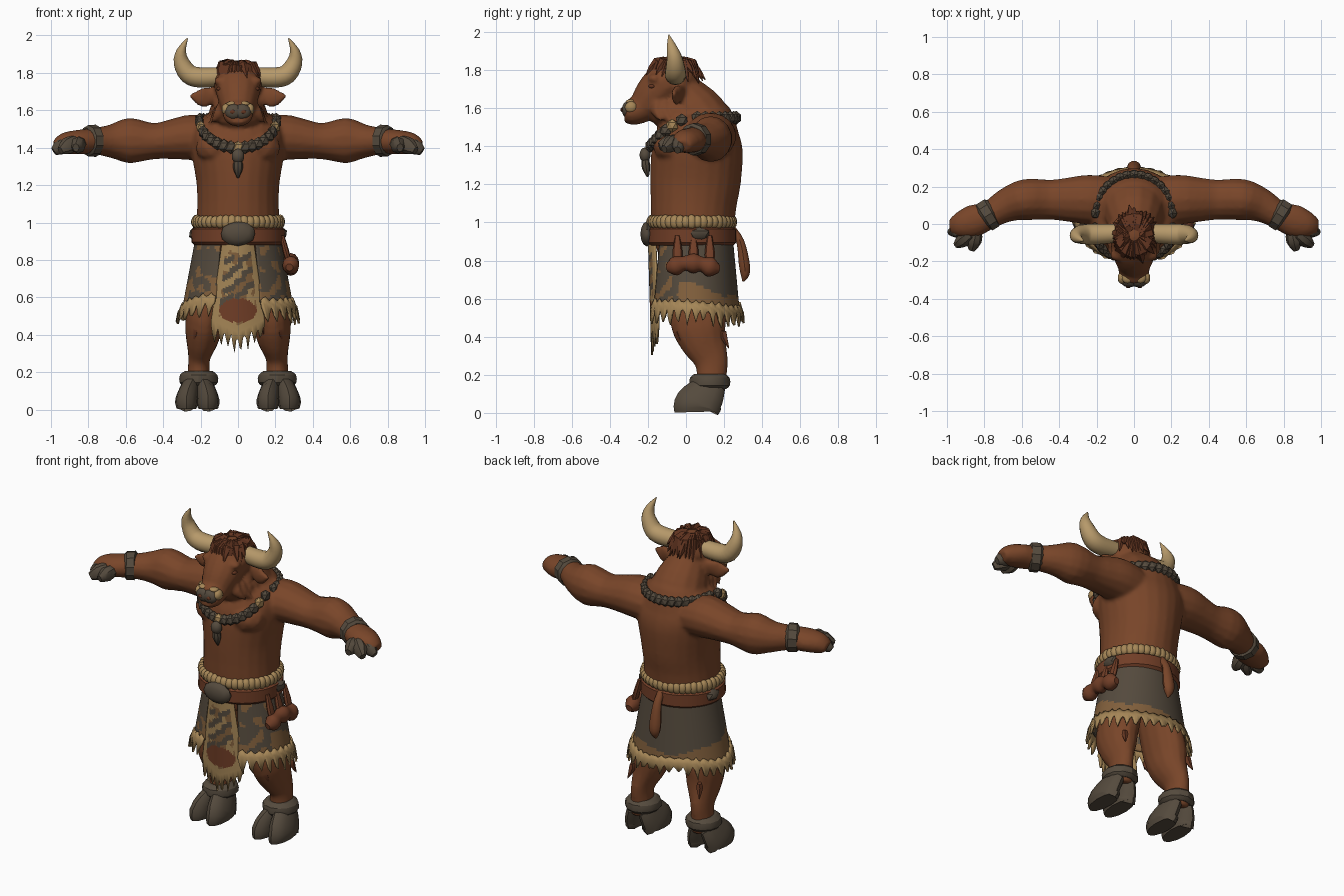
import bpy, bmesh, random
from math import sin, cos, pi, radians
from mathutils import Vector, Matrix, noise

random.seed(4)
cube = bpy.data.objects.get("Cube")
if cube:
    bpy.data.objects.remove(cube)
X, Y = Vector((1, 0, 0)), Vector((0, 1, 0))


def material(name, *rgb):
    m = bpy.data.materials.new(name)
    m.use_nodes = True
    m.diffuse_color = (*rgb, 1)
    m.node_tree.nodes["Principled BSDF"].inputs["Base Color"].default_value = (*rgb, 1)
    return m


FUR = material("brown fur", .19, .060, .022)
HAIR = material("dark hair", .125, .036, .015)
HORN = material("horn", .47, .32, .145)
GREY = material("dark hoof", .09, .069, .047)
TAN = material("tan pelt", .38, .24, .095)
HIDE = material("light hide", .22, .115, .045)
LEATHER = material("red leather", .165, .048, .02)


def finish(name, bm, mats, angle=40):
    bmesh.ops.recalc_face_normals(bm, faces=bm.faces)
    me = bpy.data.meshes.new(name)
    bm.to_mesh(me)
    bm.free()
    for m in mats:
        me.materials.append(m)
    me.shade_smooth()
    me.set_sharp_from_angle(angle=radians(angle))
    ob = bpy.data.objects.new(name, me)
    bpy.context.collection.objects.link(ob)
    return ob


def smooth_path(pts, steps):
    """Catmull-Rom through (x, y, z, radius, radius along ref)."""
    out = []
    for i in range(len(pts) - 1):
        p = [pts[max(0, min(len(pts) - 1, i + k))] for k in (-1, 0, 1, 2)]
        for s in range(steps):
            t = s / steps
            out.append([b + .5 * t * (c - a + t * (2*a - 5*b + 4*c - d + t * (3*(b - c) + d - a)))
                        for a, b, c, d in zip(*p)])
    return out + [list(pts[-1])]


def tube(bm, pts, ref=Y, n=14, steps=3, both=False):
    path = smooth_path(pts, steps)
    pos = [Vector(p[:3]) for p in path]
    for side in ((1, -1) if both else (1,)):
        rings = []
        for i, p in enumerate(path):
            t = (pos[min(i + 1, len(pos) - 1)] - pos[max(i - 1, 0)]).normalized()
            b = (ref - t * ref.dot(t)).normalized()
            a = t.cross(b)
            ring = []
            for k in range(n):
                q = 2 * pi * k / n
                v = pos[i] + a * cos(q) * p[3] + b * sin(q) * p[4]
                ring.append(bm.verts.new((v.x * side, v.y, v.z)))
            rings.append(ring)
        for r, s in zip(rings, rings[1:]):
            for k in range(n):
                bm.faces.new((r[k], r[k - 1], s[k - 1], s[k]))
        bm.faces.new(rings[0])
        bm.faces.new(rings[-1])


def blob(bm, c, size, both=False, mat=0, detail=2, rot=Matrix()):
    for side in ((1, -1) if both else (1,)):
        m = Matrix.Translation((c[0] * side, c[1], c[2])) @ rot @ Matrix.Diagonal((*size, 1))
        made = bmesh.ops.create_icosphere(bm, subdivisions=detail, radius=1, matrix=m)
        for v in made["verts"]:
            for f in v.link_faces:
                f.material_index = mat


def strand(bm, a, mid, b, r, both=False):
    tube(bm, [(*a, r * .7, r * .7), (*mid, r, r), (*b, .002, .002)], X, 5, 2, both)


def sheet(name, cols, rows, place, colour, mats):
    bm = bmesh.new()
    g = [[bm.verts.new(place(i, j)) for i in range(cols + 1)] for j in range(rows + 1)]
    for j in range(rows):
        for i in range(cols):
            f = bm.faces.new((g[j][i], g[j][i + 1], g[j + 1][i + 1], g[j + 1][i]))
            f.material_index = colour((i + .5) / cols, (j + .5) / rows, f.calc_center_median())
    finish(name, bm, mats).modifiers.new("thickness", "SOLIDIFY").thickness = .012


# Body: overlapping limbs and jaw fur fused into one skin
bm = bmesh.new()
tube(bm, [(0, .04, .82, .19, .18), (0, .035, .97, .22, .215), (0, .04, 1.1, .218, .226),
          (0, .05, 1.22, .223, .238), (0, .06, 1.38, .25, .24), (0, .075, 1.48, .25, .215),
          (0, .09, 1.56, .19, .165), (0, .08, 1.62, .1, .1)], n=24)
tube(bm, [(0, .12, 1.42, .17, .16), (0, .055, 1.56, .165, .165), (0, -.03, 1.68, .12, .12)])
tube(bm, [(0, .045, 1.72, .06, .07), (0, -.01, 1.74, .11, .122), (0, -.09, 1.74, .115, .128),
          (0, -.165, 1.675, .105, .112), (0, -.235, 1.6, .08, .085), (0, -.3, 1.577, .066, .08),
          (0, -.322, 1.575, .045, .058)], X)
blob(bm, (0, -.1, 1.58), (.135, .1, .09))
blob(bm, (.11, -.075, 1.4), (.12, .1, .09), True)
blob(bm, (.085, -.165, 1.755), (.045, .035, .028), True)
for k in range(4):
    y = -.15 + k * .045
    strand(bm, (.09, y, 1.63), (.1 + .006 * k, y, 1.58), (.15 + .01 * (k % 2), y + .02, 1.53), .036, True)
tube(bm, [(.1, .12, 1.44, .12, .13), (.24, .13, 1.455, .123, .135), (.35, .13, 1.445, .108, .12),
          (.45, .13, 1.435, .097, .108), (.58, .13, 1.438, .122, .112), (.68, .1, 1.435, .09, .092),
          (.77, .05, 1.435, .07, .075), (.86, .015, 1.43, .065, .088), (.93, -.005, 1.42, .058, .07),
          (.975, -.015, 1.4, .035, .045)], both=True)
tube(bm, [(.11, .05, .85, .1, .14), (.145, .06, .64, .1, .15), (.18, .065, .48, .1, .15),
          (.19, .09, .38, .09, .125), (.207, .13, .28, .06, .092), (.21, .135, .2, .06, .08),
          (.21, .125, .11, .07, .08)], both=True)
tube(bm, [(.09, -.02, 1.7, .03, .03), (.16, -.04, 1.675, .05, .022), (.2, -.055, 1.668, .05, .02),
          (.26, -.065, 1.68, .008, .008)], both=True)
body = finish("body", bm, [FUR])
remesh = body.modifiers.new("fuse", "REMESH")
remesh.mode, remesh.voxel_size, remesh.use_smooth_shade = "VOXEL", .012, True
relax = body.modifiers.new("relax", "SMOOTH")
relax.factor, relax.iterations = .5, 3

# Horns
bm = bmesh.new()
tube(bm, [(.09, -.05, 1.78, .05, .05), (.2, -.055, 1.775, .054, .056), (.265, -.055, 1.795, .052, .054),
          (.303, -.06, 1.86, .042, .042), (.302, -.075, 1.92, .025, .027),
          (.27, -.09, 1.985, .003, .003)], both=True)
finish("horns", bm, [HORN])

# Nose pad, pale muzzle patches and eyes
bm = bmesh.new()
blob(bm, (.022, -.31, 1.592), (.05, .028, .043), True)
blob(bm, (.03, -.336, 1.592), (.015, .008, .012), True, 1, 1)
blob(bm, (.064, -.288, 1.605), (.024, .034, .032), True, 2)
blob(bm, (.035, -.288, 1.634), (.03, .03, .014), True, 2)
blob(bm, (.098, -.178, 1.715), (.018, .02, .012), True, 1)
finish("face_details", bm, [GREY, HAIR, TAN])

# Hair: ragged crown locks
bm = bmesh.new()
for k in range(34):
    q = 2 * pi * k / 34
    s, c, r = sin(q), cos(q), random.uniform(.85, 1.1)
    strand(bm, (.03 * s, -.06 - .03 * c, 1.845), (.085 * s, -.06 - .1 * c, random.uniform(1.82, 1.845)),
           (.125 * s * r, -.06 - .15 * c * r, random.uniform(1.72, 1.79)), .027)
finish("hair", bm, [HAIR], 30)

# Knee tufts
bm = bmesh.new()
for x, y, z in ((.13, -.045, .44), (.22, -.04, .42), (.17, -.015, .37), (.235, .2, .4)):
    strand(bm, (x, y, z + .03), (x, y, z), (x + .015, y + .025, z - .06), .02, True)
finish("knee_tufts", bm, [HAIR], 30)

# Hoofed fingers and cloven feet
bm = bmesh.new()
for a, b in (((.9, -.025, 1.435), (.985, -.045, 1.38)), ((.87, -.05, 1.435), (.95, -.115, 1.385)),
             ((.845, -.04, 1.425), (.867, -.14, 1.4))):
    mid = [(p + q) / 2 for p, q in zip(a, b)]
    ref = X if a[0] < .85 else Y
    tube(bm, [(*a, .034, .034), (*mid, .046, .042), (*b, .022, .018)], ref, 8, 2, True)
finish("finger_hooves", bm, [GREY])
bm = bmesh.new()
for x, top in ((.16, .185), (.275, .245)):
    tube(bm, [(x, .06, .005, .053, .12), (x, .06, .03, .06, .125), (x, .065, .05, .06, .12),
              (.6 * x + .4 * top, .1, .1, .052, .105), (top, .125, .15, .045, .085)],
         n=12, steps=2, both=True)
finish("foot_hooves", bm, [GREY])

# Ankle cuffs and bracelets
bm = bmesh.new()
tube(bm, [(.21, .125, .125, .08, .085), (.21, .125, .145, .103, .106), (.21, .125, .185, .1, .104),
          (.21, .125, .205, .075, .08)], n=12, steps=2, both=True)
tube(bm, [(.75, .064, 1.437, .07, .07), (.76, .06, 1.437, .086, .086), (.8, .035, 1.437, .084, .086),
          (.81, .028, 1.437, .068, .07)], n=10, steps=1, both=True)
finish("cuffs", bm, [GREY], 30)

# Bead necklace with pendant
bm = bmesh.new()
for k in range(34):
    t = 2 * pi * k / 34
    front = max(0, -cos(t))
    c = (.207 * sin(t), .04 + .225 * max(0, cos(t)) - .23 * front ** .55, 1.55 - .15 * front)
    blob(bm, c, (.035, .027, .036), mat=int(k % 7 == 3 and front > 0), detail=1,
         rot=Matrix.Rotation(-t, 4, "Z"))
blob(bm, (0, -.215, 1.355), (.035, .03, .04))
tube(bm, [(0, -.215, 1.34, .022, .02), (0, -.21, 1.29, .026, .022), (0, -.2, 1.24, .006, .006)], n=8)
finish("necklace", bm, [GREY, TAN], 25)

# Belt, rolled pelt, buckle and side plates
bm = bmesh.new()
tube(bm, [(0, .03, .88, .235, .22), (0, .03, .895, .25, .235), (0, .03, .965, .248, .233),
          (0, .03, .98, .22, .21)], n=32, steps=1)
finish("belt", bm, [LEATHER])
bm = bmesh.new()
for k in range(44):
    t = 2 * pi * k / 44
    blob(bm, (.226 * sin(t), .03 + .213 * cos(t), 1.003), (.028, .026, random.uniform(.033, .04)),
         rot=Matrix.Rotation(-t, 4, "Z"))
finish("rolled_pelt", bm, [TAN], 60)
bm = bmesh.new()
blob(bm, (0, -.205, .94), (.095, .035, .066))
blob(bm, (.235, .07, .94), (.03, .06, .036), True, detail=1)
finish("buckle_and_plates", bm, [GREY])


# Skirt: one open wrap with a ragged fringe
def wrap(t, z, out=0):
    s = (.93 - z) / .45
    return Vector(((.225 + .085 * s + out) * sin(t), .045 - (.2 + .042 * s + out) * cos(t), z))


def around(u):
    return .42 + u * (2 * pi - .84)


def hem(t):
    return .55 + .035 * max(0, cos(t)) - .012 * sin(3 * t)


def skirt_point(i, j):
    t = around(i / 120)
    return wrap(t, .93 + (hem(t) - .93) * j / 24)


def skirt_colour(u, v, c):
    t = around(u)
    if cos(t) > .35:
        return 1 if noise.noise(c * 19) > (.3 if c.z > .72 else .02) else 0
    return 0 if c.z > .6 + .07 * (1 + cos(t)) + .01 * sin(5 * t) else 1


jag = [(.02, .06, .085, .045)[k % 4] * random.uniform(.6, 1.25) for k in range(121)]


def fringe_point(i, j):
    t = around(i / 120)
    return wrap(t, hem(t) + (.01 + .25 * jag[i], -.005, -jag[i])[j], .01 + .006 * j)


sheet("skirt", 120, 24, skirt_point, skirt_colour, [GREY, HIDE])
sheet("skirt_fringe", 120, 2, fringe_point, lambda u, v, c: 0, [TAN])

# Front loincloth with border, patches and ragged point
PATCHES = ((-.05, .8), (.035, .81), (.055, .74), (-.01, .755), (-.06, .71), (.01, .69),
           (.06, .66), (-.045, .645), (.02, .62), (-.06, .59))


def cloth_point(i, j):
    w, v = i / 16 - 1, j / 40
    z = .9 - v * (.43 + .07 * (1 - abs(w)))
    if j == 40:
        z -= jag[i]
    return Vector((w * (.085 + .06 * v), -.2 + .015 * v + .035 * w * w, z))


def cloth_colour(u, v, c):
    w = 2 * u - 1
    if abs(w) > .72 or v > .9:
        return 0
    if (c.x / .1) ** 2 + ((c.z - .53) / .065) ** 2 < 1:
        return 3
    for x, z in PATCHES:
        dx, dz = c.x - x, c.z - z
        if abs(dx) < .034 and abs(dz - .5 * dx) < .017:
            return 1
    return 2 if noise.noise(c * 23) > .05 else 0


sheet("loincloth", 32, 40, cloth_point, cloth_colour, [TAN, GREY, HIDE, LEATHER])

# Hip pouches: lumpy bundle on flat thongs, and the tail
bm = bmesh.new()
tube(bm, [(.275, -.1, .76, .02, .02), (.282, -.06, .77, .05, .045), (.282, -.01, .785, .038, .035),
          (.282, .04, .785, .052, .045), (.282, .085, .78, .038, .035), (.28, .13, .765, .052, .045),
          (.275, .175, .755, .02, .02)], X, n=12)
for y in (-.045, .04, .125):
    tube(bm, [(.268, y, .8, .015, .025), (.255, y, .85, .017, .026), (.235, y, .93, .012, .012)], n=8)
finish("hip_pouches", bm, [LEATHER])
bm = bmesh.new()
tube(bm, [(0, .24, .97, .02, .02), (0, .285, .9, .026, .022), (0, .305, .79, .036, .03),
          (0, .31, .73, .03, .025), (0, .3, .69, .005, .005)], n=10)
finish("tail", bm, [FUR])
